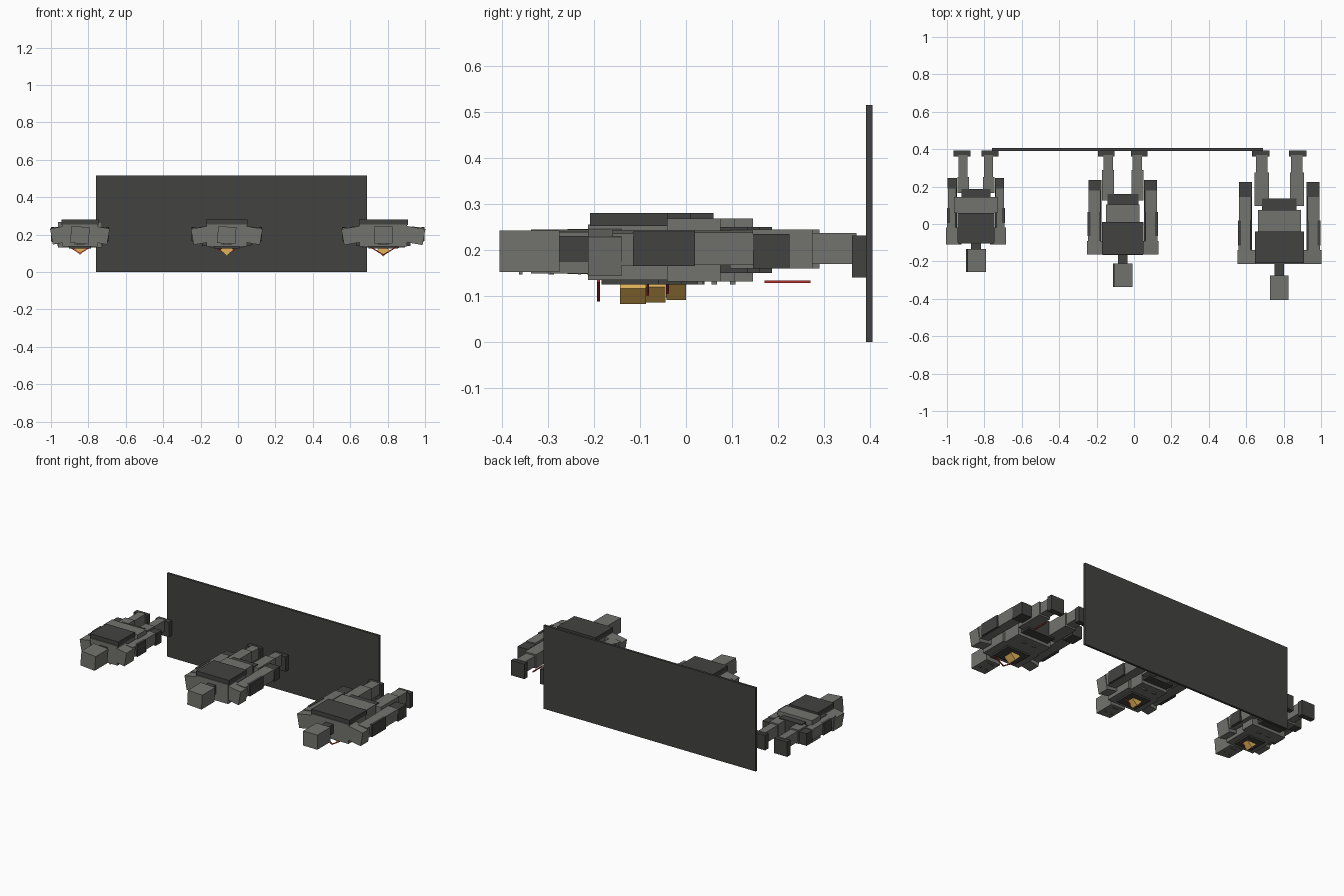
import bpy, bmesh, math
from mathutils import Matrix, Vector

if "Cube" in bpy.data.objects:
    bpy.data.objects.remove(bpy.data.objects["Cube"])


def material(name, color):
    m = bpy.data.materials.new(name)
    m.diffuse_color = (*color, 1)
    m.use_nodes = True
    m.node_tree.nodes["Principled BSDF"].inputs["Base Color"].default_value = m.diffuse_color
    return m


GREY = material("mid_grey", (0.17, 0.17, 0.155))
DARK = material("dark_grey", (0.055, 0.055, 0.053))
GOLD = material("gold", (0.75, 0.45, 0.1))
RED = material("red", (0.5, 0.03, 0.03))


def box(name, x, y, z, mat=GREY, roll=0.0):
    """Box from (min, max) ranges, rolled in degrees about its own y axis."""
    size = Vector((x[1] - x[0], y[1] - y[0], z[1] - z[0]))
    centre = Vector((x[0] + x[1], y[0] + y[1], z[0] + z[1])) / 2
    bm = bmesh.new()
    bmesh.ops.create_cube(bm, size=1, matrix=Matrix.Diagonal((*size, 1)))
    mesh = bpy.data.meshes.new(name)
    bm.to_mesh(mesh)
    bm.free()
    mesh.materials.append(mat)
    ob = bpy.data.objects.new(name, mesh)
    ob.location = centre
    ob.rotation_euler.y = math.radians(roll)
    bpy.context.collection.objects.link(ob)
    return ob


def figure(n, cx, head, chest, belly_end, hip_end, knee, shoulder, elbow, wrist,
           hand_end, w_chest, w_belly, w_hip, arm, leg, foot, gold, cord_y, tilt):
    def centred(name, half, y, z, mat=GREY, roll=0):
        box(f"{name}_{n}", (cx - half, cx + half), y, z, mat, roll)

    def pair(name, xs, y, z, mat=GREY, roll=0):
        for s, side in ((-1, "left"), (1, "right")):
            xr = sorted((cx + s * xs[0], cx + s * xs[1]))
            box(f"{side}_{name}_{n}", xr, y, z, mat, s * roll)

    # Head, neck and face
    centred("head", 0.049, head, (0.152, 0.242), GREY, tilt)
    centred("neck", 0.026, (head[1], chest[0]), (0.175, 0.23), DARK)
    pair("eye", (0.014, 0.028), (head[0] + 0.042, head[0] + 0.05), (0.147, 0.155), GREY)
    centred("mouth", 0.018, (head[1] - 0.024, head[1] - 0.018), (0.147, 0.155), GREY)

    # Torso, face down, with a dark back panel and waist
    centred("chest", w_chest - 0.004, chest, (0.135, 0.255))
    centred("back_panel", w_chest, (chest[0] + 0.005, chest[1]), (0.252, 0.28), DARK)
    centred("chest_plate", w_chest * 0.6, (chest[0] + 0.03, chest[1] - 0.02), (0.125, 0.14), DARK)
    centred("belly", w_belly, (chest[1], belly_end), (0.132, 0.268))
    centred("hips", w_hip, (belly_end, hip_end), (0.15, 0.25), DARK)
    pair("belt_bump", (0.02, 0.045), (belly_end - 0.05, belly_end - 0.038), (0.125, 0.135))

    # Arms resting along the body
    pair("shoulder", (w_chest - 0.015, arm[1] - 0.003), shoulder, (0.152, 0.238), GREY, 10)
    pair("upper_arm", (arm[0], arm[1] - 0.006), (shoulder[1] - 0.02, elbow), (0.17, 0.24), GREY, 6)
    pair("arm_plate", (arm[1] - 0.016, arm[1]), (shoulder[1] + 0.025, elbow), (0.165, 0.24), DARK)
    pair("forearm", (arm[0] - 0.002, arm[1] - 0.008), (elbow, wrist), (0.17, 0.24), GREY, 4)
    pair("hand", (arm[0] - 0.004, arm[1] - 0.005), (wrist, hand_end), (0.16, 0.235), DARK)

    # Legs and upturned feet
    pair("thigh", leg, (belly_end + 0.02, knee), (0.16, 0.245))
    pair("shin", (leg[0] + 0.006, leg[1] - 0.008), (knee, 0.37), (0.17, 0.237))
    pair("foot", foot, (0.36, 0.392), (0.14, 0.232), DARK)

    # Diamond pendant on a red V-shaped cord
    h = 0.032 / math.sqrt(2) * 1.05
    zc = gold[2] + 0.033
    centred("pendant", h, gold[:2], (zc - h, zc + h), GOLD, 45)
    dx, dz = 0.068, 0.042
    length = math.hypot(dx, dz)
    for s in (-1, 1):
        mx, mz = cx + s * dx / 2, gold[2] + 0.008 + dz / 2
        box(f"cord_{n}", (mx - length / 2, mx + length / 2),
            (cord_y - 0.003, cord_y + 0.003), (mz - 0.003, mz + 0.003),
            RED, -s * math.degrees(math.atan2(dz, dx)))


# Tall panel behind the feet
box("back_wall", (-0.76, 0.69), (0.391, 0.405), (0, 0.515), DARK)

# Three prone figures, small to large
figure(1, -0.845, (-0.257, -0.133), (-0.105, 0.06), 0.145, 0.187, 0.25,
       (-0.11, -0.02), 0.085, 0.19, 0.245, 0.098, 0.117, 0.077,
       (0.105, 0.156), (0.038, 0.1), (0.03, 0.12), (-0.042, 0.0, 0.092), -0.04, 5)
figure(2, -0.06, (-0.337, -0.21), (-0.167, 0.01), 0.105, 0.16, 0.29,
       (-0.163, -0.09), 0.065, 0.18, 0.235, 0.112, 0.089, 0.083,
       (0.118, 0.188), (0.046, 0.112), (0.043, 0.133), (-0.087, -0.045, 0.087), -0.083, 3)
figure(3, 0.777, (-0.405, -0.275), (-0.213, -0.04), 0.075, 0.135, 0.275,
       (-0.213, -0.14), 0.02, 0.145, 0.225, 0.131, 0.115, 0.093,
       (0.15, 0.221), (0.056, 0.132), (0.053, 0.145), (-0.143, -0.087, 0.083), -0.19, 0)

# Thin red rod under the largest figure's leg
box("red_rod", (0.855, 0.861), (0.17, 0.27), (0.128, 0.134), RED)
